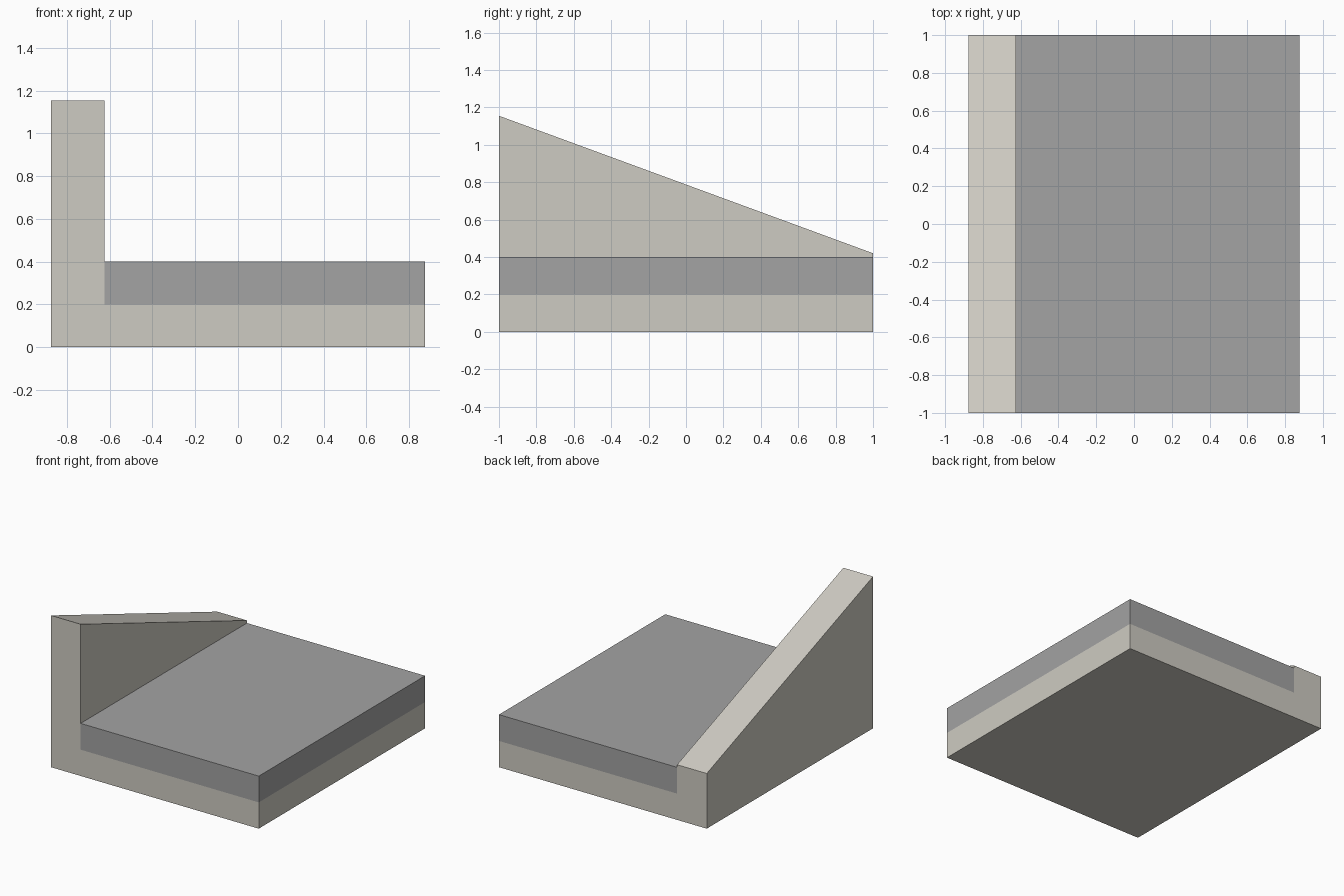
import bpy, bmesh

if "Cube" in bpy.data.objects:
    bpy.data.objects.remove(bpy.data.objects["Cube"])

LEFT, INNER, RIGHT = -0.875, -0.625, 0.875   # wall outer side, wall inner side, open side
FLOOR, DECK = 0.2, 0.4                       # heights of ledge and deck top
WALL_FRONT, WALL_BACK = 1.155, 0.42          # sloping wall heights


def make_material(name, color):
    mat = bpy.data.materials.new(name)
    mat.diffuse_color = (*color, 1)
    mat.use_nodes = True
    mat.node_tree.nodes["Principled BSDF"].inputs["Base Color"].default_value = mat.diffuse_color
    return mat


def loft(name, front, back, mat):
    """Closed solid between a front (y=-1) and a back (y=1) x-z profile."""
    bm = bmesh.new()
    a = [bm.verts.new((x, -1, z)) for x, z in front]
    b = [bm.verts.new((x, 1, z)) for x, z in back]
    bm.faces.new(a)
    bm.faces.new(b[::-1])
    n = len(a)
    for i in range(n):
        j = (i + 1) % n
        bm.faces.new((a[j], a[i], b[i], b[j]))
    bmesh.ops.recalc_face_normals(bm, faces=bm.faces)
    mesh = bpy.data.meshes.new(name)
    bm.to_mesh(mesh)
    bm.free()
    mesh.materials.append(mat)
    obj = bpy.data.objects.new(name, mesh)
    bpy.context.collection.objects.link(obj)
    return obj


def frame_profile(top):
    return [(LEFT, 0), (RIGHT, 0), (RIGHT, FLOOR), (INNER, FLOOR), (INNER, top), (LEFT, top)]


beige = make_material("beige stone", (0.617, 0.597, 0.539))
grey = make_material("grey concrete", (0.366, 0.366, 0.366))

# L-shaped base whose side wall slopes down to the back
loft("base_with_sloping_wall", frame_profile(WALL_FRONT), frame_profile(WALL_BACK), beige)

# Flat grey deck resting on the base beside the wall
deck = [(INNER, FLOOR), (RIGHT, FLOOR), (RIGHT, DECK), (INNER, DECK)]
loft("deck_slab", deck, deck, grey)
